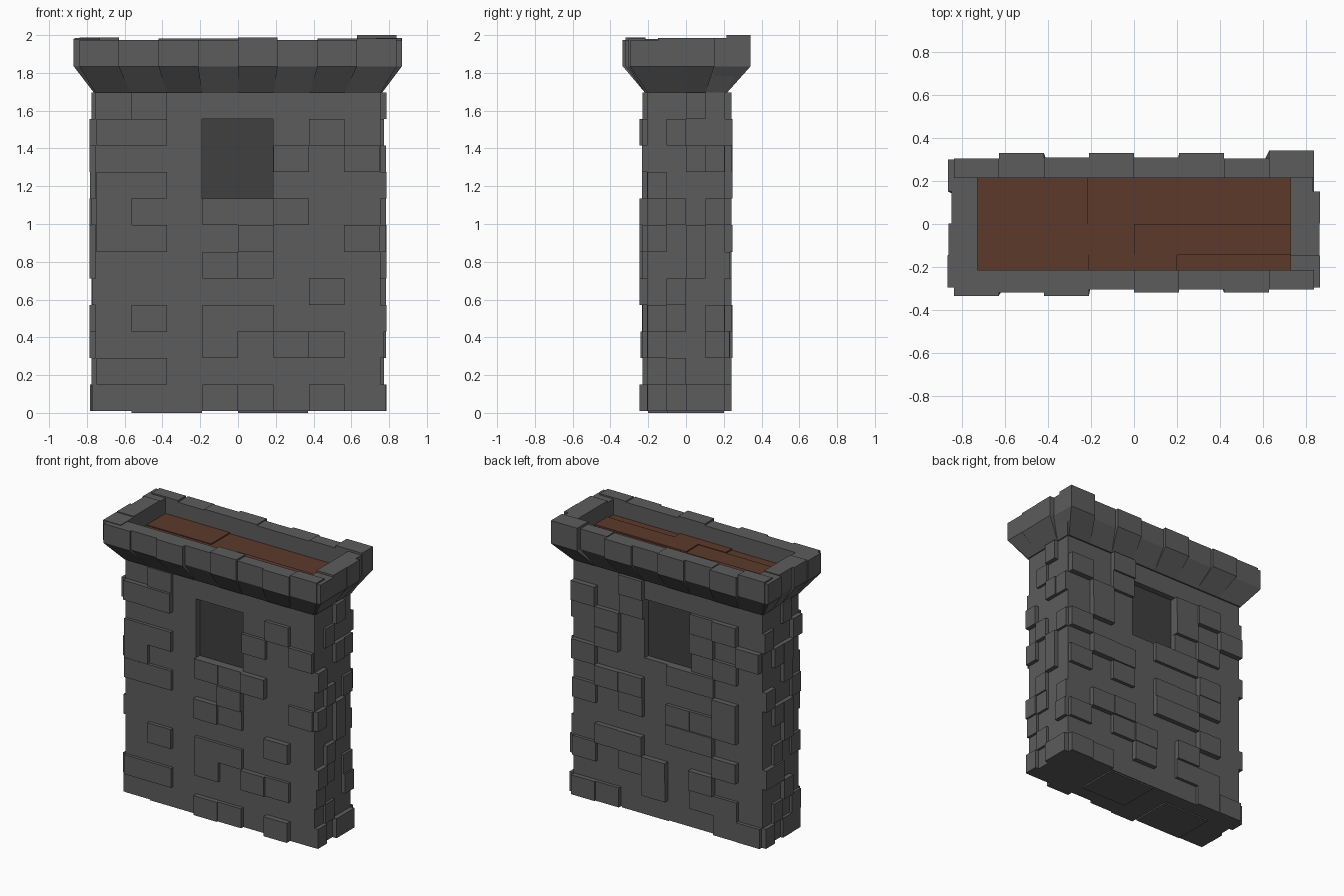
import bpy, bmesh, random
from mathutils import Vector

if "Cube" in bpy.data.objects:
    bpy.data.objects.remove(bpy.data.objects["Cube"])

random.seed(7)


def material(name, rgb):
    m = bpy.data.materials.new(name)
    m.diffuse_color = (*rgb, 1)
    m.use_nodes = True
    m.node_tree.nodes["Principled BSDF"].inputs["Base Color"].default_value = m.diffuse_color
    return m


STONE = material("grey stone", (0.107, 0.107, 0.107))
DARK = material("dark opening", (0.05, 0.05, 0.05))
WOOD = material("brown floor", (0.108, 0.042, 0.024))


def hexa(bm, bottom, top):
    """Closed six-sided block from a bottom and a top ring of four points."""
    v = [bm.verts.new(p) for p in bottom + top]
    bm.faces.new(v[3::-1])
    bm.faces.new(v[4:])
    for i in range(4):
        j = (i + 1) % 4
        bm.faces.new((v[i], v[j], v[4 + j], v[4 + i]))


def ring(x0, x1, y0, y1, z):
    return [Vector(p) for p in ((x0, y0, z), (x1, y0, z), (x1, y1, z), (x0, y1, z))]


def box(bm, x0, x1, y0, y1, z0, z1):
    hexa(bm, ring(x0, x1, y0, y1, z0), ring(x0, x1, y0, y1, z1))


def finish(bm, name, mat):
    bmesh.ops.recalc_face_normals(bm, faces=bm.faces)
    me = bpy.data.meshes.new(name)
    bm.to_mesh(me)
    bm.free()
    me.materials.append(mat)
    ob = bpy.data.objects.new(name, me)
    bpy.context.collection.objects.link(ob)
    return ob


ROW, Z0 = 0.1405, 0.01
COL, X0 = 0.1875, -0.75
HX, HY = 0.755, 0.207

# Wall core with the window cut through it
bm = bmesh.new()
box(bm, -HX, HX, -HY, HY, Z0, 1.70)
core = finish(bm, "wall_core", STONE)
bm = bmesh.new()
box(bm, -0.19, 0.185, -0.4, 0.4, 1.132, 1.556)
cutter = finish(bm, "window_cutter", STONE)
cutter.hide_render = True
cutter.hide_set(True)
cut = core.modifiers.new("window", "BOOLEAN")
cut.object = cutter
cut.operation = "DIFFERENCE"
cut.solver = "EXACT"

# Dark panel filling the window between both recesses
bm = bmesh.new()
box(bm, -0.195, 0.19, -0.165, 0.165, 1.127, 1.561)
finish(bm, "window_panel", DARK)

# Raised stones, one string per row from the bottom up, # marks a stone
FRONT = ("...##.#.", "##......", "...#.##.", ".#.##...", "......#.", "...##...",
         "##..#..#", "#..###..", "##......", ".....#.#", "##....#.", ".#......")
BACK = ("##....##", "...#.##.", "#.##.#..", ".##...#.", "....##..", "#.#.###.",
        ".##...#.", "#...##..", ".#....#.", ".#...#.#", "#.#..##.", "..#.....")
SIDES = {1: ("#.##", ".#..", "#..#", "##.#", ".#..", "..#.", "#.#.", ".#.#", "#...", "..##", ".#..", "..#."),
         -1: ("##.#", "#.#.", ".#..", "..##", "#.#.", ".#..", ".##.", "#..#", ".#..", ".##.", "#..#", ".#..")}


def stones(name, pattern, place):
    bm = bmesh.new()
    for r, line in enumerate(pattern):
        for c, mark in enumerate(line):
            if mark == "#":
                out = random.choice((0.022, 0.025, 0.035, 0.04))
                place(bm, c, Z0 + r * ROW, Z0 + (r + 1) * ROW, out)
    finish(bm, name, STONE)


def on_front(bm, c, z0, z1, out):
    x = X0 + c * COL
    box(bm, x, x + COL, -HY - out, -HY + 0.02, z0, z1)


def on_back(bm, c, z0, z1, out):
    x = -X0 - c * COL
    box(bm, x - COL, x, HY - 0.02, HY + out, z0, z1)


stones("front_stones", FRONT, on_front)
stones("back_stones", BACK, on_back)
for side, pattern in SIDES.items():
    def on_side(bm, c, z0, z1, out):
        y = -0.205 + c * 0.1025
        a, b = sorted((side * (HX - 0.02), side * (HX + out * 0.8)))
        box(bm, a, b, y, y + 0.1025, z0, z1)
    stones("right_stones" if side > 0 else "left_stones", pattern, on_side)

# Crown: rim blocks above a flared course, each reaching out differently
FLARE, RIM = 1.695, 1.835
LONG = {-1: (0.335, 0.32, 0.335, 0.305, 0.32, 0.305, 0.32, 0.305),
        1: (0.305, 0.33, 0.31, 0.33, 0.31, 0.33, 0.305, 0.342)}
rim, flare = bmesh.new(), bmesh.new()
for s, reach in LONG.items():
    for i, out in enumerate(reach):
        x0, x1 = -0.84 + i * 0.21, -0.63 + i * 0.21
        top = random.choice((1.975, 1.982, 1.988))
        if s > 0 and i == 7:
            top = 2.0
        a, b = sorted((s * 0.215, s * out))
        box(rim, x0, x1, a, b, RIM, top)
        k = HX / 0.84
        a2, b2 = sorted((s * 0.15, s * (HY + 0.01)))
        c2, d2 = sorted((s * 0.15, s * out))
        hexa(flare, ring(x0 * k, x1 * k, a2, b2, FLARE), ring(x0, x1, c2, d2, RIM))
SHORT = {-1: (0.87, 0.865, 0.85, 0.867), 1: (0.867, 0.865, 0.868, 0.835)}
for s, reach in SHORT.items():
    for i, out in enumerate(reach):
        y0, y1 = -0.296 + i * 0.149, -0.147 + i * 0.149
        a, b = sorted((s * 0.73, s * out))
        box(rim, a, b, y0, y1, RIM, random.choice((1.972, 1.979, 1.985)))
        k = HY / 0.30
        a2, b2 = sorted((s * 0.7, s * (HX + 0.008)))
        c2, d2 = sorted((s * 0.7, s * out))
        hexa(flare, ring(a2, b2, y0 * k, y1 * k, FLARE), ring(c2, d2, y0, y1, RIM))
finish(rim, "crown_rim", STONE)
finish(flare, "crown_flare", STONE)

# Walkway floor inside the rim, with boards of slightly uneven height
bm = bmesh.new()
for x0, x1, y0, y1, z in ((-0.74, -0.215, 0.0, 0.22, 1.868), (-0.215, 0.735, 0.0, 0.22, 1.86),
                          (-0.74, 0.0, -0.145, 0.0, 1.862), (0.0, 0.735, -0.145, 0.0, 1.87),
                          (-0.74, -0.215, -0.22, -0.145, 1.856), (-0.215, 0.2, -0.22, -0.145, 1.866),
                          (0.2, 0.735, -0.22, -0.145, 1.858)):
    box(bm, x0, x1, y0, y1, 1.80, z)
finish(bm, "walkway_floor", WOOD)

# Footing slabs under the wall
bm = bmesh.new()
for x0, x1, y0, y1 in ((-0.565, -0.19, -0.2, 0.1), (0.0, 0.37, -0.1, 0.2)):
    box(bm, x0, x1, y0, y1, 0.0, 0.02)
finish(bm, "footing", STONE)
